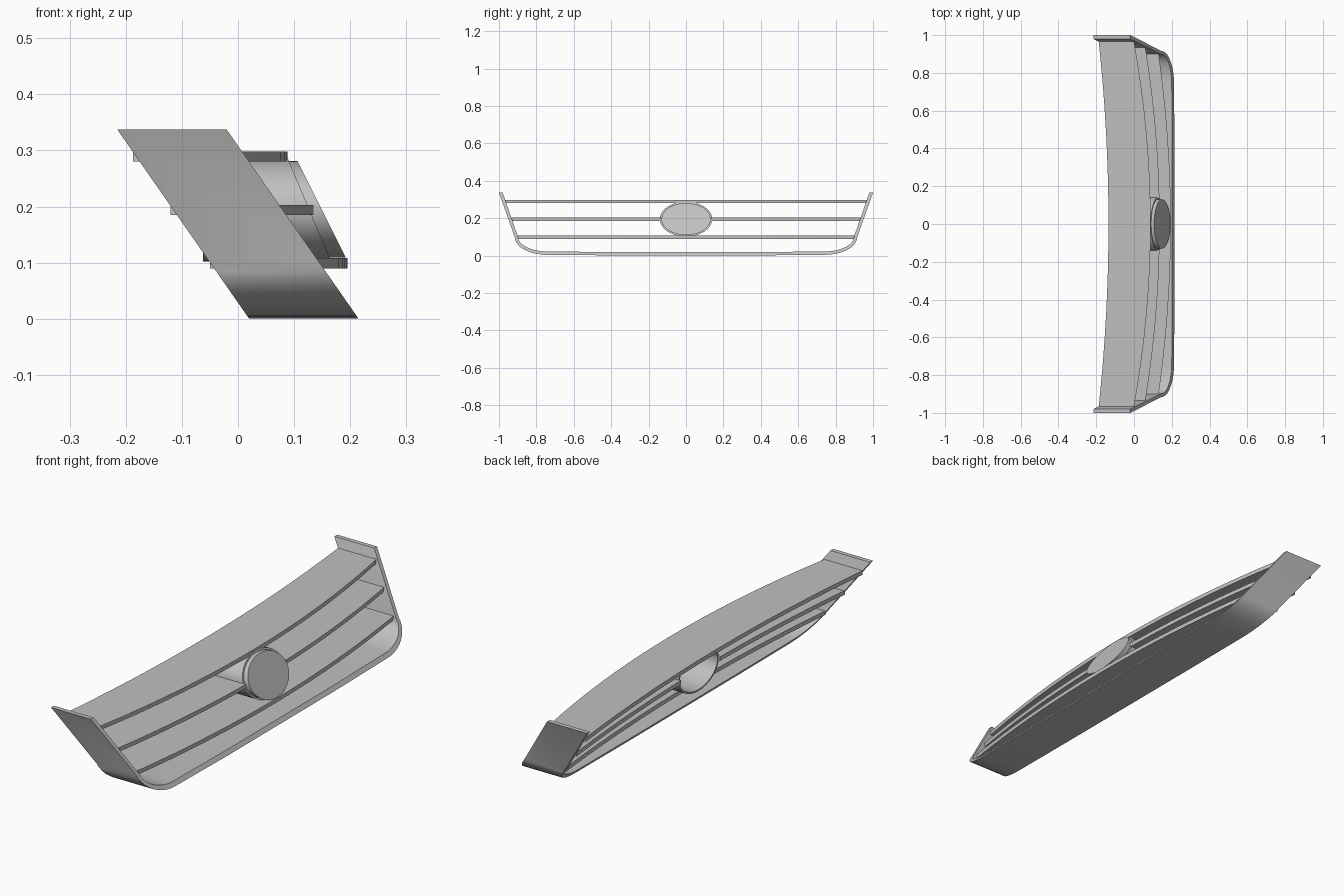
import bpy, bmesh
from math import sin, cos, pi, radians

cube = bpy.data.objects.get("Cube")
if cube:
    bpy.data.objects.remove(cube)

grey = bpy.data.materials.new("plain_grey")
grey.use_nodes = True
grey.diffuse_color = (0.53, 0.53, 0.53, 1)
grey.node_tree.nodes["Principled BSDF"].inputs["Base Color"].default_value = (0.53, 0.53, 0.53, 1)


def finish(name, bm, angle=30):
    bmesh.ops.recalc_face_normals(bm, faces=bm.faces)
    mesh = bpy.data.meshes.new(name)
    bm.to_mesh(mesh)
    bm.free()
    mesh.materials.append(grey)
    obj = bpy.data.objects.new(name, mesh)
    bpy.context.collection.objects.link(obj)
    bpy.ops.object.select_all(action='DESELECT')
    obj.select_set(True)
    bpy.context.view_layer.objects.active = obj
    bpy.ops.object.shade_smooth_by_angle(angle=radians(angle))
    return obj


def loft(name, sections, closed=False, caps=True, angle=30):
    """Skin a list of equal-sized point rings."""
    bm = bmesh.new()
    rings = [[bm.verts.new(p) for p in s] for s in sections]
    n = len(rings[0])
    pairs = list(zip(rings, rings[1:]))
    if closed:
        pairs.append((rings[-1], rings[0]))
    for a, b in pairs:
        for i in range(n):
            j = (i + 1) % n
            bm.faces.new((a[i], a[j], b[j], b[i]))
    if caps and not closed:
        bm.faces.new(rings[0])
        bm.faces.new(rings[-1])
    return finish(name, bm, angle)


# Raked U-shaped surround: straight flared sides, rounded corners, flat floor
def half_outline(inset):
    pts = [(1 - inset * 1.1, 0.337), (0.916 - inset, 0.10)]
    for k in range(1, 11):
        a = k / 10 * pi / 2
        pts.append((0.74 + (0.176 - inset) * cos(a), 0.10 - (0.096 - inset) * sin(a)))
    pts.append((0.37, inset + 0.001))
    return pts


def full_outline(inset):
    half = half_outline(inset)
    return half + [(-y, z) for y, z in reversed(half)]


def rake(x, y, z):
    return (x - 0.697 * z, y, z)


sections = []
for (yo, zo), (yi, zi) in zip(full_outline(0), full_outline(0.018)):
    sections.append([rake(0.215, yo, zo), rake(0.02, yo, zo),
                     rake(0.02, yi, zi), rake(0.215, yi, zi)])
loft("surround", sections)


# Bowed horizontal slats
def slat(name, z, y0, y1, half, front, back, thick=0.018, steps=16):
    rows = []
    for k in range(steps + 1):
        y = y0 + (y1 - y0) * k / steps
        t = (abs(y) / half) ** 2
        xf = front[0] + (front[1] - front[0]) * t
        xb = back[0] + (back[1] - back[0]) * t
        rows.append([(xf, y, z), (xb, y, z), (xb, y, z + thick), (xf, y, z + thick)])
    loft(name, rows)


slat("top_slat", 0.28, -0.967, 0.967, 0.967, (0.088, 0.0), (-0.135, -0.187))
slat("lower_slat", 0.09, -0.905, 0.905, 0.905, (0.195, 0.13), (-0.005, -0.05))
for side, label in ((1, "left"), (-1, "right")):
    slat(label + "_middle_slat", 0.185, side * 0.135, side * 0.938, 0.938,
         (0.136, 0.06), (-0.07, -0.12))

# Oval badge housing: open tube with a slanted front
MID = 0.195


def oval(ry, rz, x, slant, n=48):
    return [(x - slant * rz * sin(2 * pi * k / n), ry * cos(2 * pi * k / n),
             MID + rz * sin(2 * pi * k / n)) for k in range(n)]


loft("badge_housing", [oval(0.14, 0.093, -0.062, 0), oval(0.14, 0.093, 0.127, 0.42),
                       oval(0.131, 0.086, 0.127, 0.42), oval(0.131, 0.086, -0.062, 0)],
     closed=True)

# Blank oval plate closing the front of the housing
loft("badge_plate", [oval(0.131, 0.086, 0.118, 0.45), oval(0.131, 0.086, 0.149, 0.5)])
